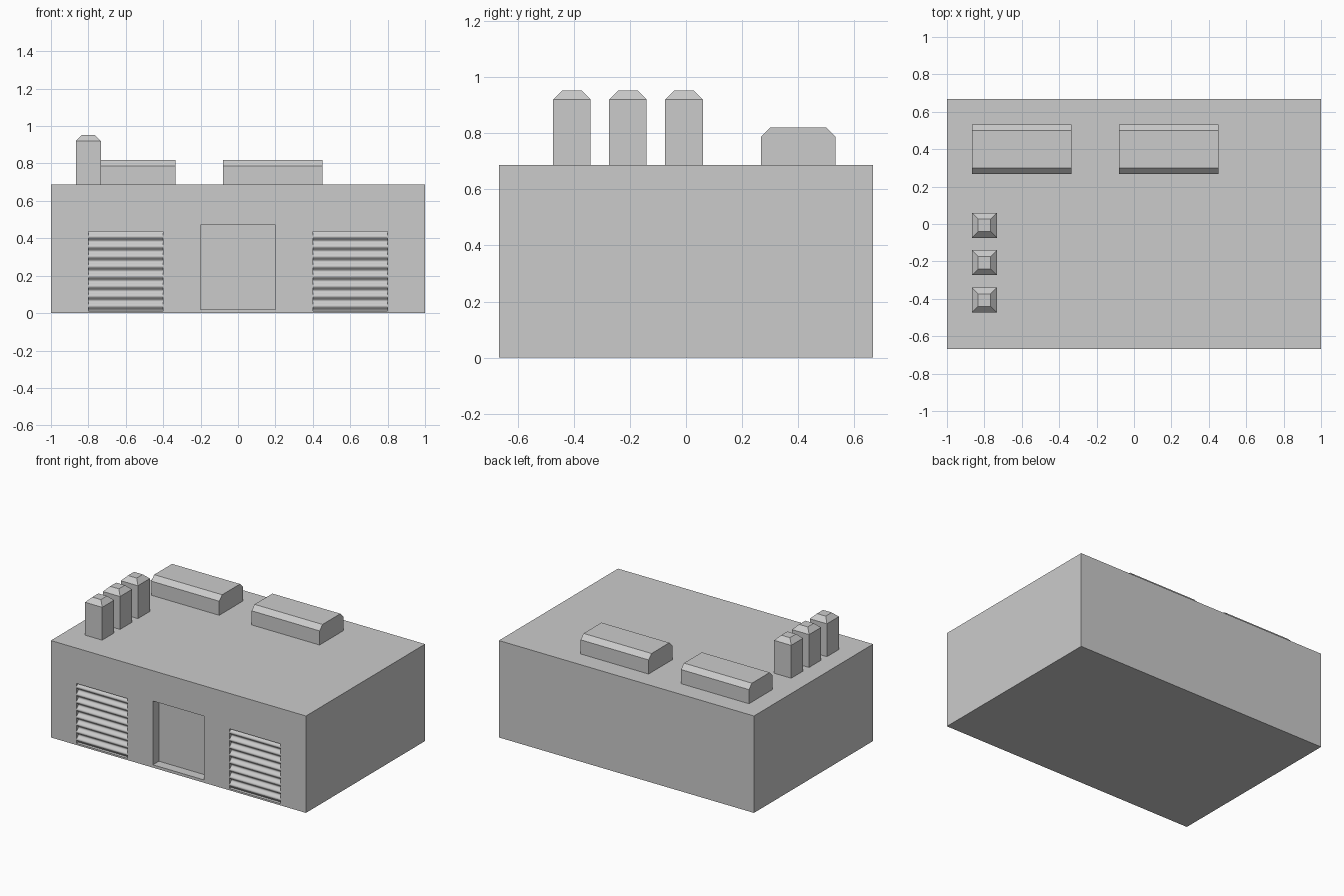
import bpy, bmesh, math

if "Cube" in bpy.data.objects:
    bpy.data.objects.remove(bpy.data.objects["Cube"])

FRONT = -0.667   # front wall plane
ROOF = 0.687     # roof height


def finish(name, bm):
    bmesh.ops.recalc_face_normals(bm, faces=bm.faces)
    mesh = bpy.data.meshes.new(name)
    bm.to_mesh(mesh)
    bm.free()
    obj = bpy.data.objects.new(name, mesh)
    bpy.context.collection.objects.link(obj)
    return obj


def capped_box(name, x, y, z, inset=(0, 0), chamfer=0.0):
    """Box with an optional sloped cap; x, y, z are (min, max)."""
    bm = bmesh.new()
    levels = [(z[0], 0, 0), (z[1] - chamfer, 0, 0)]
    if chamfer:
        levels.append((z[1], *inset))
    rings = []
    for h, ix, iy in levels:
        rings.append([bm.verts.new(p) for p in (
            (x[0] + ix, y[0] + iy, h), (x[1] - ix, y[0] + iy, h),
            (x[1] - ix, y[1] - iy, h), (x[0] + ix, y[1] - iy, h))])
    for a, b in zip(rings, rings[1:]):
        for i in range(4):
            j = (i + 1) % 4
            bm.faces.new((a[i], a[j], b[j], b[i]))
    bm.faces.new(rings[0])
    bm.faces.new(rings[-1])
    return finish(name, bm)


def louvre_cutter(name, x0, x1, z0=0.012, z1=0.436, slats=8, steps=8, depth=0.02):
    """Rippled prism that carves horizontal slats into the wall."""
    n = slats * steps
    profile = [(FRONT - 0.05, z1), (FRONT - 0.05, z0)]
    for i in range(n + 1):
        wave = 0.5 + 0.5 * math.cos(2 * math.pi * i / steps)
        profile.append((FRONT + 0.001 + depth * wave, z0 + (z1 - z0) * i / n))
    bm = bmesh.new()
    a = [bm.verts.new((x0, y, z)) for y, z in profile]
    b = [bm.verts.new((x1, y, z)) for y, z in profile]
    bm.faces.new(a)
    bm.faces.new(b)
    for i in range(len(profile)):
        j = (i + 1) % len(profile)
        f = bm.faces.new((a[i], a[j], b[j], b[i]))
        f.smooth = 2 <= i < len(profile) - 1
    return finish(name, bm)


# Main building block
body = capped_box("building", (-1, 1), (FRONT, 0.667), (0, ROOF))

# Doorway recess and the two louvred wall panels
cutters = [
    capped_box("doorway_cutter", (-0.2, 0.2), (FRONT - 0.1, -0.6), (0.02, 0.472)),
    louvre_cutter("left_louvre_cutter", -0.8, -0.4),
    louvre_cutter("right_louvre_cutter", 0.4, 0.8),
]
bpy.context.view_layer.objects.active = body
for cutter in cutters:
    cutter.hide_render = True
    mod = body.modifiers.new(cutter.name, 'BOOLEAN')
    mod.operation = 'DIFFERENCE'
    mod.solver = 'EXACT'
    mod.object = cutter
    bpy.ops.object.modifier_apply(modifier=mod.name)
    bpy.data.objects.remove(cutter)

# Long roof units, chamfered along front and back
for name, x0 in (("left_roof_unit", -0.867), ("right_roof_unit", -0.08)):
    capped_box(name, (x0, x0 + 0.533), (0.267, 0.533), (ROOF, 0.82), (0, 0.033), 0.033)

# Row of three chimneys with tapered caps
for i in range(3):
    cy = -0.407 + 0.2 * i
    capped_box(f"chimney_{i + 1}", (-0.867, -0.733), (cy - 0.067, cy + 0.067),
               (ROOF, 0.953), (0.033, 0.033), 0.033)
